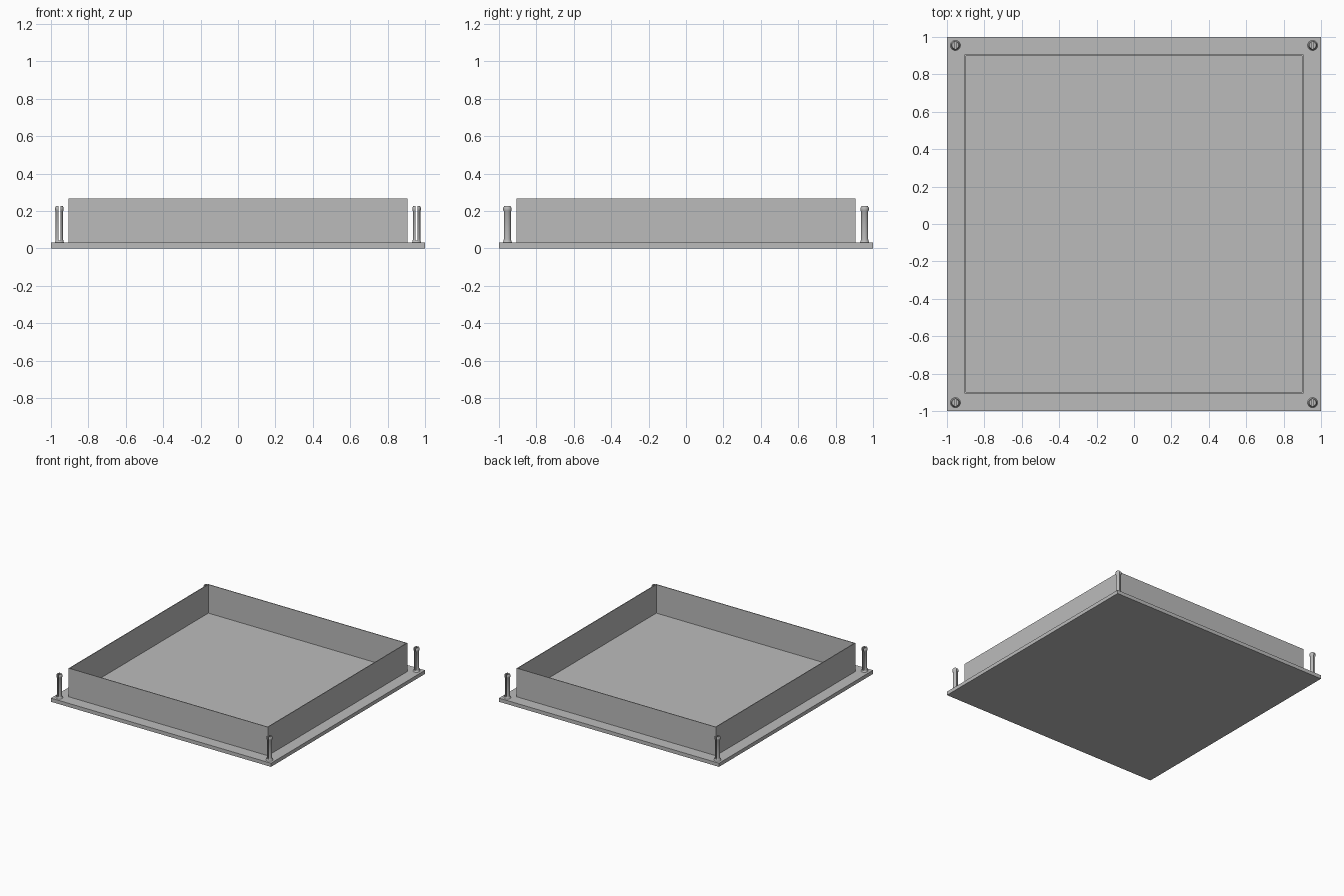
import bpy, bmesh, math
from mathutils import Matrix, Vector

cube = bpy.data.objects.get("Cube")
if cube:
    bpy.data.objects.remove(cube, do_unlink=True)

grey = bpy.data.materials.new("plain grey")
grey.use_nodes = True
colour = (0.5, 0.5, 0.5, 1)
grey.diffuse_color = colour
grey.node_tree.nodes["Principled BSDF"].inputs["Base Color"].default_value = colour

PLATE_TOP = 0.03
WALL_TOP = 0.265
WALL_HALF = 0.905
WALL_THICK = 0.006
PIN_POS = 0.955
SLOT_HALF = 0.006


def add_object(name, bm, location=(0, 0, 0)):
    bmesh.ops.recalc_face_normals(bm, faces=bm.faces)
    mesh = bpy.data.meshes.new(name)
    bm.to_mesh(mesh)
    bm.free()
    mesh.materials.append(grey)
    obj = bpy.data.objects.new(name, mesh)
    obj.location = location
    bpy.context.collection.objects.link(obj)
    return obj


def box(size, centre):
    bm = bmesh.new()
    matrix = Matrix.Translation(centre) @ Matrix.Diagonal((*size, 1))
    bmesh.ops.create_cube(bm, size=1, matrix=matrix)
    return bm


def lathe(profile, sides=24):
    """Spin a radius/height profile into a closed solid around z."""
    bm = bmesh.new()
    points = [(0, profile[0][1])] + profile + [(0, profile[-1][1])]
    verts = [bm.verts.new((r, 0, z)) for r, z in points]
    edges = [bm.edges.new(pair) for pair in zip(verts, verts[1:])]
    bmesh.ops.spin(bm, geom=verts + edges, axis=(0, 0, 1), cent=(0, 0, 0),
                   angle=math.tau, steps=sides)
    bmesh.ops.remove_doubles(bm, verts=bm.verts, dist=0.0001)
    return bm


def smooth(obj):
    bpy.ops.object.select_all(action="DESELECT")
    obj.select_set(True)
    bpy.context.view_layer.objects.active = obj
    bpy.ops.object.shade_smooth_by_angle(angle=math.radians(35))


# Base plate
add_object("base_plate", box((2, 2, PLATE_TOP), (0, 0, PLATE_TOP / 2)))

# Thin upright rim: a square extruded upward and thickened inward
bm = bmesh.new()
outer = [bm.verts.new((x * WALL_HALF, y * WALL_HALF, PLATE_TOP))
         for x, y in ((-1, -1), (1, -1), (1, 1), (-1, 1))]
loop = [bm.edges.new((outer[i], outer[(i + 1) % 4])) for i in range(4)]
raised = bmesh.ops.extrude_edge_only(bm, edges=loop)["geom"]
bmesh.ops.translate(bm, vec=(0, 0, WALL_TOP - PLATE_TOP),
                    verts=[v for v in raised if isinstance(v, bmesh.types.BMVert)])
rim = add_object("rim_wall", bm)
thick = rim.modifiers.new("thickness", "SOLIDIFY")
thick.thickness = WALL_THICK
thick.offset = -1
thick.use_even_offset = True

# Split snap pins: a flared foot with two prongs either side of a slot
foot_profile = [(0.027, PLATE_TOP), (0.023, 0.034), (0.021, 0.042)]
prong_profile = [(0.021, 0.042), (0.0195, 0.055), (0.0195, 0.197), (0.023, 0.203),
                 (0.023, 0.217), (0.018, 0.225)]
for side, x in (("right", -PIN_POS), ("left", PIN_POS)):
    for end, y in (("front", -PIN_POS), ("back", PIN_POS)):
        name = f"{end}_{side}_pin"
        smooth(add_object(name + "_foot", lathe(foot_profile), (x, y, 0)))
        bm = lathe(prong_profile)
        cut = bmesh.ops.bisect_plane(
            bm, geom=bm.verts[:] + bm.edges[:] + bm.faces[:],
            plane_co=Vector((SLOT_HALF, 0, 0)), plane_no=(1, 0, 0), clear_inner=True)
        rim_edges = [e for e in cut["geom_cut"] if isinstance(e, bmesh.types.BMEdge)]
        bmesh.ops.holes_fill(bm, edges=rim_edges, sides=0)
        prongs = add_object(name + "_prongs", bm, (x, y, 0))
        smooth(prongs)
        mirror = prongs.modifiers.new("second prong", "MIRROR")
        mirror.use_mirror_merge = False
